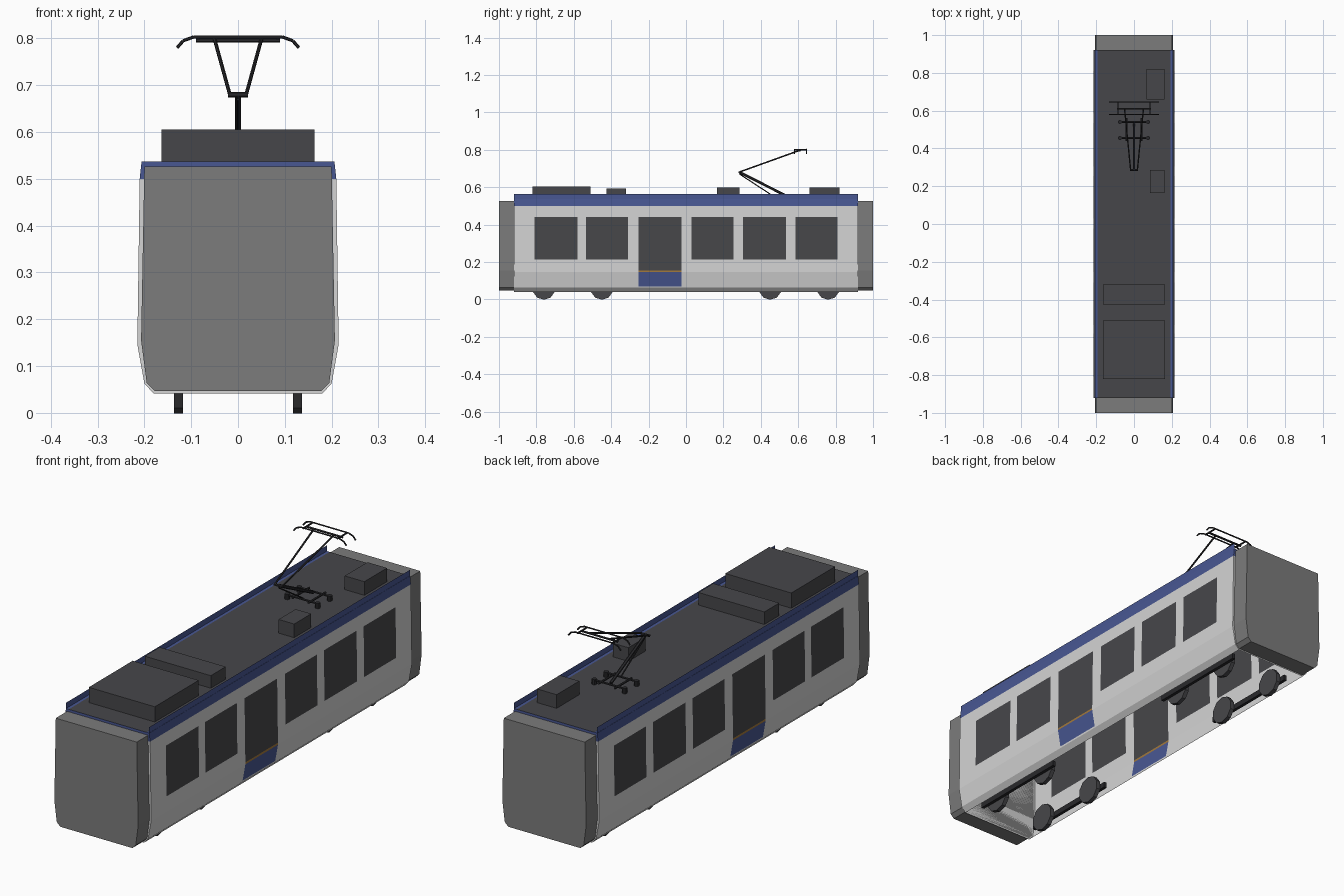
import bpy, bmesh, math
from mathutils import Vector

if "Cube" in bpy.data.objects:
    bpy.data.objects.remove(bpy.data.objects["Cube"])


def material(name, r, g, b):
    m = bpy.data.materials.new(name)
    m.diffuse_color = (r, g, b, 1)
    m.use_nodes = True
    m.node_tree.nodes["Principled BSDF"].inputs["Base Color"].default_value = m.diffuse_color
    return m


LIGHT = material("light_grey_paint", 0.66, 0.66, 0.66)
BLUE = material("blue_paint", 0.065, 0.095, 0.29)
DARK = material("dark_grey", 0.062, 0.062, 0.068)
GREY = material("mid_grey", 0.20, 0.20, 0.20)
ORANGE = material("orange_stripe", 0.36, 0.19, 0.045)
BLACK = material("near_black_metal", 0.022, 0.022, 0.025)


def finish(name, bm, mats):
    me = bpy.data.meshes.new(name)
    bm.to_mesh(me)
    bm.free()
    for m in mats:
        me.materials.append(m)
    ob = bpy.data.objects.new(name, me)
    bpy.context.collection.objects.link(ob)
    return ob


def quad(bm, pts, index=0):
    f = bm.faces.new([bm.verts.new(p) for p in pts])
    f.material_index = index


def box(name, lo, hi, mat):
    bm = bmesh.new()
    bmesh.ops.create_cube(bm, size=1)
    for v in bm.verts:
        v.co = [(a + b) / 2 + c * (b - a) for a, b, c in zip(lo, hi, v.co)]
    return finish(name, bm, [mat])


def rod(name, pts, r, mat=BLACK, sides=6):
    """Straight rods joining the points."""
    bm = bmesh.new()
    for a, b in zip(pts, pts[1:]):
        a, b = Vector(a), Vector(b)
        d = b - a
        new = bmesh.ops.create_cone(bm, cap_ends=True, segments=sides,
                                    radius1=r, radius2=r, depth=d.length)["verts"]
        rot = d.to_track_quat('Z', 'Y')
        for v in new:
            v.co = rot @ v.co + (a + b) / 2
    return finish(name, bm, [mat])


# Half cross-section of the body side, sampled by height
PROFILE = [(0.18, 0.041), (0.2, 0.063), (0.215, 0.146), (0.21, 0.5), (0.206, 0.537)]
LEVELS = [0.041, 0.063, 0.07, 0.146, 0.155, 0.215, 0.44, 0.5, 0.537]
WINDOWS = [(-0.81, -0.58), (-0.535, -0.31), (0.03, 0.255), (0.305, 0.535), (0.585, 0.81)]
DOOR = (-0.255, -0.025)
END = 0.92


def half_width(z):
    for (x0, z0), (x1, z1) in zip(PROFILE, PROFILE[1:]):
        if z <= z1:
            return x0 + (x1 - x0) * (z - z0) / (z1 - z0)
    return PROFILE[-1][0]


def side_colour(y, z):
    if z > 0.5:
        return 1
    if DOOR[0] < y < DOOR[1]:
        if 0.155 < z < 0.44:
            return 2
        if 0.146 < z < 0.155:
            return 3
        if 0.07 < z < 0.146:
            return 1
    if 0.215 < z < 0.44 and any(a < y < b for a, b in WINDOWS):
        return 2
    return 0


# Body shell: side walls with cut windows and doors, open underneath
bm = bmesh.new()
cuts = sorted([-END, END] + [y for w in WINDOWS + [DOOR] for y in w])
for z0, z1 in zip(LEVELS, LEVELS[1:]):
    x0, x1 = half_width(z0), half_width(z1)
    for y0, y1 in zip(cuts, cuts[1:]):
        i = side_colour((y0 + y1) / 2, (z0 + z1) / 2)
        quad(bm, [(x0, y0, z0), (x0, y1, z0), (x1, y1, z1), (x1, y0, z1)], i)
        quad(bm, [(-x0, y1, z0), (-x0, y0, z0), (-x1, y0, z1), (-x1, y1, z1)], i)
    # End walls
    i = 1 if z0 >= 0.5 else 0
    quad(bm, [(-x0, -END, z0), (x0, -END, z0), (x1, -END, z1), (-x1, -END, z1)], i)
    quad(bm, [(x0, END, z0), (-x0, END, z0), (-x1, END, z1), (x1, END, z1)], i)
# Roof deck with blue borders
for a, b, i in [(-0.206, -0.192, 1), (-0.192, 0.192, 2), (0.192, 0.206, 1)]:
    quad(bm, [(a, -END, 0.537), (b, -END, 0.537), (b, END, 0.537), (a, END, 0.537)], i)
bmesh.ops.remove_doubles(bm, verts=bm.verts, dist=0.0001)
finish("body_shell", bm, [LIGHT, BLUE, DARK, ORANGE])

# Thin upright roof edge panels
for s, side in ((1, "right"), (-1, "left")):
    bm = bmesh.new()
    x = 0.205 * s
    pts = [(x, -END, 0.537), (x, END, 0.537), (x, END, 0.563), (x, -END, 0.563)]
    quad(bm, pts if s > 0 else pts[::-1])
    finish(side + "_roof_edge", bm, [BLUE])

# Gangway blocks at both ends
half = [(0.178, 0.047), (0.195, 0.064), (0.207, 0.155), (0.2, 0.526)]
ring = half + [(-x, z) for x, z in reversed(half)]
for s, end in ((-1, "front"), (1, "back")):
    bm = bmesh.new()
    f = bm.faces.new([bm.verts.new((x, s * END, z)) for x, z in ring])
    ext = bmesh.ops.extrude_face_region(bm, geom=[f])["geom"]
    for v in ext:
        if isinstance(v, bmesh.types.BMVert):
            v.co.y = s * 1.0
    bmesh.ops.recalc_face_normals(bm, faces=bm.faces)
    finish(end + "_gangway", bm, [GREY])

# Bogies: wheels and side beams
for b, yc in (("front", -0.605), ("back", 0.605)):
    for s, side in ((1, "right"), (-1, "left")):
        xs = sorted((s * 0.138, s * 0.152))
        box(f"{b}_{side}_bogie_beam", (xs[0], yc - 0.24, 0.043), (xs[1], yc + 0.24, 0.068), BLACK)
        for k, dy in enumerate((-0.155, 0.155)):
            rod(f"{b}_{side}_wheel_{k + 1}", [(s * 0.118, yc + dy, 0.06), (s * 0.137, yc + dy, 0.06)],
                0.0615, DARK, 10)

# Roof equipment boxes
R = 0.536
box("large_roof_unit", (-0.163, -0.82, R), (0.163, -0.51, 0.605), DARK)
box("low_roof_unit", (-0.163, -0.425, R), (0.163, -0.32, 0.593), DARK)
box("small_roof_box", (0.085, 0.165, R), (0.162, 0.285, 0.598), DARK)
box("rear_roof_box", (0.065, 0.66, R), (0.162, 0.82, 0.598), DARK)

# Pantograph base frame on four feet
for k, y in enumerate((0.455, 0.54)):
    rod(f"pantograph_base_bar_{k + 1}", [(-0.078, y, 0.555), (0.078, y, 0.555)], 0.005)
    for s in (-1, 1):
        rod(f"pantograph_foot_{k + 1}_{s + 2}", [(s * 0.075, y, R), (s * 0.075, y, 0.56)], 0.011, BLACK, 8)
for s in (-1, 1):
    rod(f"pantograph_base_rail_{s + 2}", [(s * 0.04, 0.44, 0.555), (s * 0.04, 0.56, 0.555)], 0.005)

# Pantograph arms
KNEE = (0, 0.287, 0.68)
rod("pantograph_lower_arm", [(0, 0.53, 0.557), KNEE], 0.007)
rod("pantograph_pull_rod", [(0, 0.46, 0.557), (0, 0.287, 0.67)], 0.003)
rod("pantograph_knee", [(-0.021, 0.287, 0.68), (0.021, 0.287, 0.68)], 0.006)
for s in (-1, 1):
    rod(f"pantograph_upper_arm_{s + 2}", [(s * 0.018, 0.287, 0.682), (s * 0.05, 0.61, 0.798)], 0.004)
    rod(f"pantograph_head_link_{s + 2}", [(s * 0.085, 0.58, 0.8), (s * 0.085, 0.645, 0.8)], 0.004)

# Pantograph head with bent contact strips
rod("pantograph_head_bar", [(-0.09, 0.61, 0.796), (0.09, 0.61, 0.796)], 0.005)
for k, y in enumerate((0.58, 0.645)):
    rod(f"contact_strip_{k + 1}", [(-0.13, y, 0.78), (-0.117, y, 0.795), (-0.095, y, 0.803),
                                   (0.095, y, 0.803), (0.117, y, 0.795), (0.13, y, 0.78)], 0.0035)
